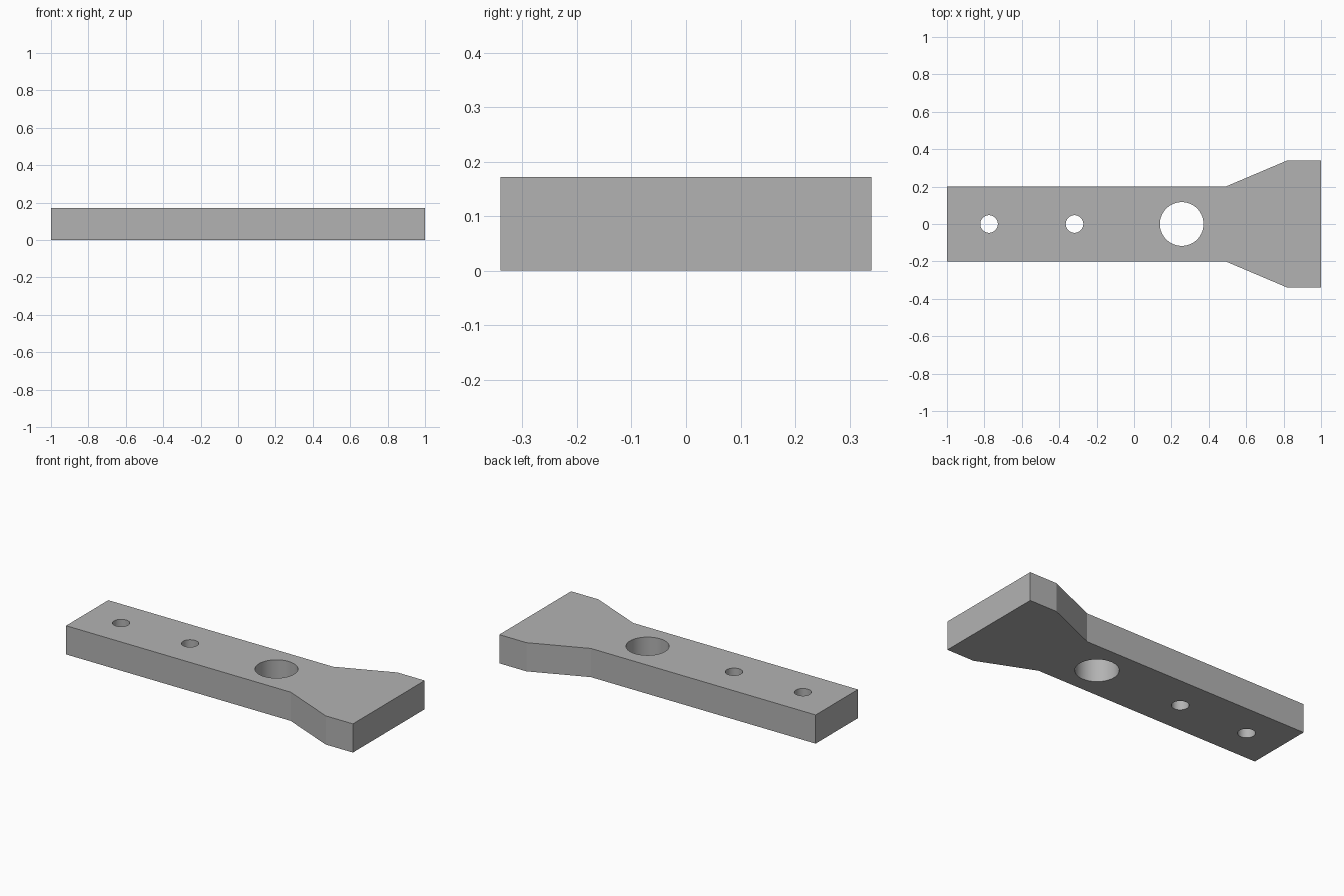
import bpy
import bmesh
import math

THICKNESS = 0.172

cube = bpy.data.objects.get("Cube")
if cube:
    bpy.data.objects.remove(cube, do_unlink=True)

# Plain grey material
grey = bpy.data.materials.new("plain_grey")
grey.use_nodes = True
colour = (0.45, 0.45, 0.45, 1)
grey.diffuse_color = colour
grey.node_tree.nodes["Principled BSDF"].inputs["Base Color"].default_value = colour


def add_object(name, bm):
    mesh = bpy.data.meshes.new(name)
    bmesh.ops.recalc_face_normals(bm, faces=bm.faces)
    bm.to_mesh(mesh)
    bm.free()
    mesh.materials.append(grey)
    obj = bpy.data.objects.new(name, mesh)
    bpy.context.collection.objects.link(obj)
    return obj


# Bar outline: half profile mirrored across the long axis, then extruded
half = [(-1, 0.2), (0.49, 0.2), (0.82, 0.34), (1, 0.34)]
outline = half + [(x, -y) for x, y in reversed(half)]
bm = bmesh.new()
base = bm.faces.new([bm.verts.new((x, y, 0)) for x, y in outline])
top = bmesh.ops.extrude_face_region(bm, geom=[base])["geom"]
bmesh.ops.translate(bm, vec=(0, 0, THICKNESS),
                    verts=[v for v in top if isinstance(v, bmesh.types.BMVert)])
bar = add_object("flared_bar", bm)

# Through holes: two small bolt holes and one large bore
bm = bmesh.new()
for x, radius in ((-0.775, 0.047), (-0.318, 0.047), (0.255, 0.117)):
    ring = bmesh.ops.create_cone(bm, cap_ends=True, segments=64, radius1=radius,
                                 radius2=radius, depth=THICKNESS * 2)
    bmesh.ops.translate(bm, vec=(x, 0, THICKNESS / 2), verts=ring["verts"])
cutter = add_object("hole_cutter", bm)

cut = bar.modifiers.new("holes", "BOOLEAN")
cut.operation = "DIFFERENCE"
cut.solver = "EXACT"
cut.object = cutter
bpy.context.view_layer.objects.active = bar
bar.select_set(True)
bpy.ops.object.modifier_apply(modifier=cut.name)
bpy.data.objects.remove(cutter, do_unlink=True)

# Smooth bore walls, sharp outline corners
bpy.ops.object.shade_smooth_by_angle(angle=math.radians(15))
